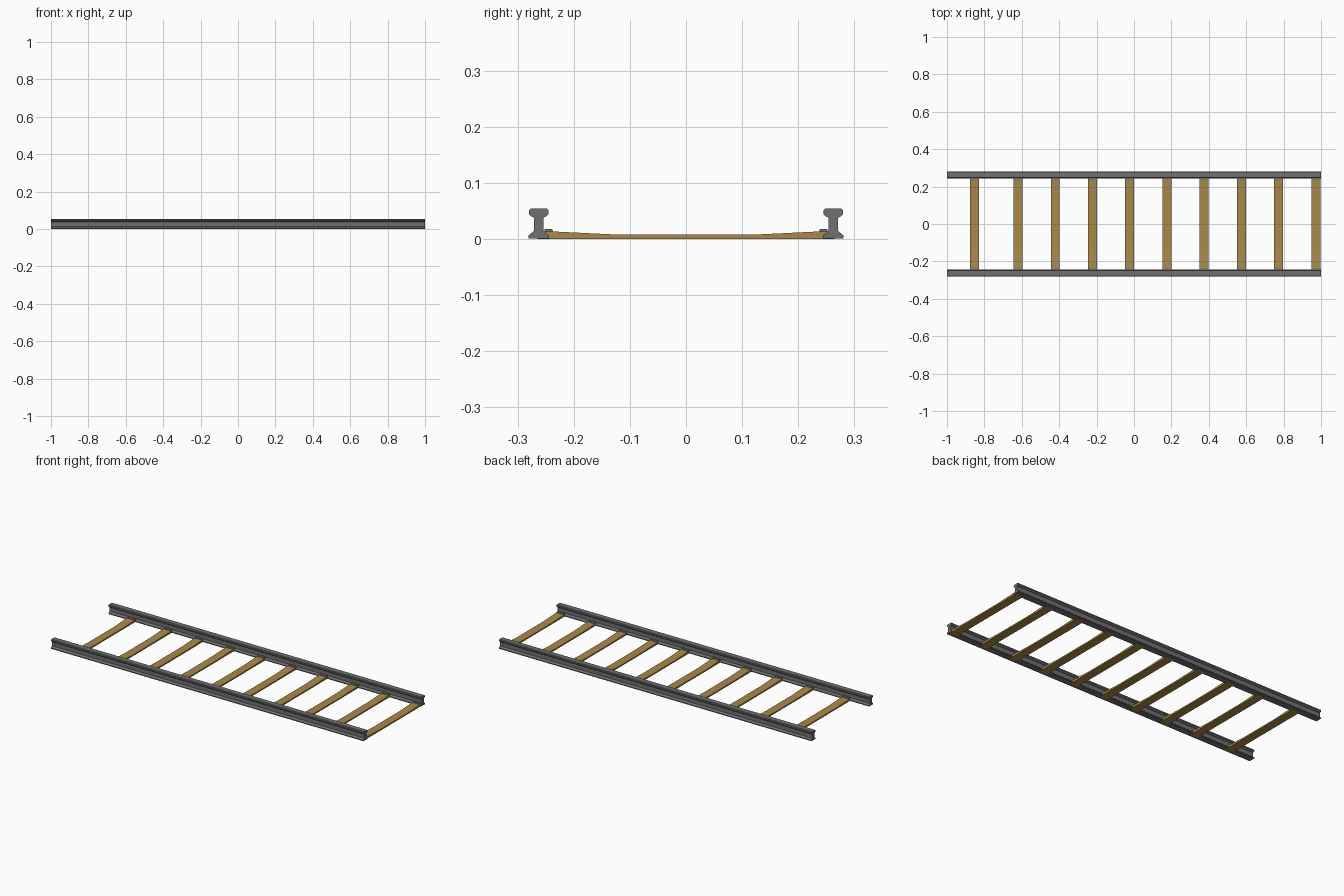
import bpy, bmesh
from mathutils import Vector

if "Cube" in bpy.data.objects:
    bpy.data.objects.remove(bpy.data.objects["Cube"])


def material(name, color):
    m = bpy.data.materials.new(name)
    m.diffuse_color = color
    m.use_nodes = True
    m.node_tree.nodes["Principled BSDF"].inputs["Base Color"].default_value = m.diffuse_color
    return m


STEEL = material("steel", (0.16, 0.16, 0.16, 1))
WOOD = material("wood", (0.40, 0.25, 0.07, 1))


def extrude_x(name, profile, x0, x1, mat):
    """Extrude a closed (y, z) profile along x."""
    bm = bmesh.new()
    face = bm.faces.new([bm.verts.new((x0, y, z)) for y, z in profile])
    res = bmesh.ops.extrude_face_region(bm, geom=[face])
    verts = [g for g in res["geom"] if isinstance(g, bmesh.types.BMVert)]
    bmesh.ops.translate(bm, verts=verts, vec=Vector((x1 - x0, 0, 0)))
    bmesh.ops.recalc_face_normals(bm, faces=bm.faces)
    me = bpy.data.meshes.new(name)
    bm.to_mesh(me)
    bm.free()
    me.materials.append(mat)
    ob = bpy.data.objects.new(name, me)
    bpy.context.collection.objects.link(ob)
    return ob


def mirrored(half):
    return half + [(-y, z) for y, z in reversed(half)]


# Rails: I-shaped section with foot, web and chamfered head
half_rail = [(0.0185, 0.001), (0.0185, 0.006), (0.0085, 0.014), (0.0085, 0.038),
             (0.0135, 0.040), (0.0175, 0.044), (0.0175, 0.051), (0.0145, 0.054)]
for side, label in ((-1, "front"), (1, "back")):
    section = [(side * 0.2625 + y, z) for y, z in mirrored(half_rail)]
    extrude_x(label + "_rail", section, -1, 1, STEEL)

# Sleepers: thin in the middle, thicker toward the rails
half_tie = [(0.265, 0.0), (0.265, 0.0125), (0.243, 0.0135), (0.12, 0.0075)]
centers = [-0.853] + [-0.62 + 0.199 * i for i in range(9)]
for i, x in enumerate(centers):
    extrude_x(f"sleeper_{i}", mirrored(half_tie), x - 0.024, x + 0.024, WOOD)
    # Rail clips gripping the inner foot
    for side, label in ((-1, "front"), (1, "back")):
        clip = [(side * y, z) for y, z in
                ((0.252, 0.010), (0.239, 0.012), (0.237, 0.0145), (0.239, 0.0175), (0.252, 0.0175))]
        extrude_x(f"{label}_clip_{i}", clip, x - 0.02, x + 0.02, STEEL)
